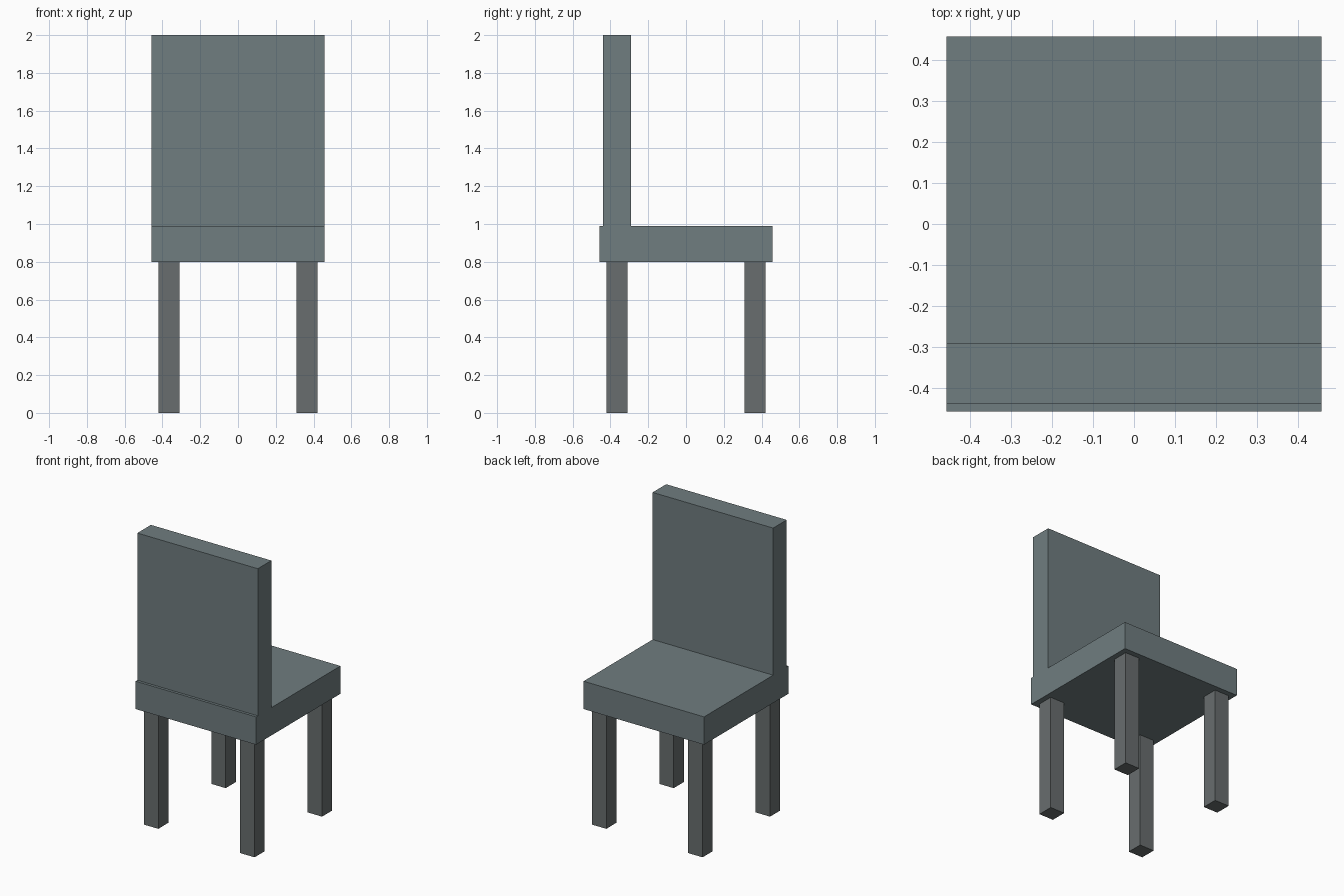
import bpy, bmesh

if "Cube" in bpy.data.objects:
    bpy.data.objects.remove(bpy.data.objects["Cube"])


def material(name, rgb):
    mat = bpy.data.materials.new(name)
    mat.diffuse_color = (*rgb, 1)
    mat.use_nodes = True
    mat.node_tree.nodes["Principled BSDF"].inputs["Base Color"].default_value = mat.diffuse_color
    return mat


def prism(name, profile, x0, x1, mat):
    """Extrude a (y, z) profile from x0 to x1."""
    bm = bmesh.new()
    face = bm.faces.new([bm.verts.new((x0, y, z)) for y, z in profile])
    ext = bmesh.ops.extrude_face_region(bm, geom=[face])
    verts = [g for g in ext["geom"] if isinstance(g, bmesh.types.BMVert)]
    bmesh.ops.translate(bm, verts=verts, vec=(x1 - x0, 0, 0))
    bmesh.ops.recalc_face_normals(bm, faces=bm.faces)
    mesh = bpy.data.meshes.new(name)
    bm.to_mesh(mesh)
    bm.free()
    mesh.materials.append(mat)
    obj = bpy.data.objects.new(name, mesh)
    bpy.context.collection.objects.link(obj)
    return obj


seat_mat = material("seat_grey", (0.16, 0.205, 0.215))
leg_mat = material("leg_grey", (0.138, 0.154, 0.156))

HALF, SEAT_LOW, SEAT_TOP = 0.458, 0.798, 0.989

# Seat and backrest in one piece, from an L-shaped side profile
prism("seat_and_backrest", [
    (-HALF, SEAT_LOW), (HALF, SEAT_LOW), (HALF, SEAT_TOP),
    (-0.292, SEAT_TOP), (-0.292, 2.0), (-0.439, 2.0),
    (-0.439, SEAT_TOP), (-HALF, SEAT_TOP),
], -HALF, HALF, seat_mat)

# Four square legs
LEG, W = 0.366, 0.055
for y, end in ((-LEG, "front"), (LEG, "back")):
    for x, side in ((-LEG, "left"), (LEG, "right")):
        prism(f"{end}_{side}_leg", [
            (y - W, 0), (y + W, 0), (y + W, SEAT_LOW), (y - W, SEAT_LOW),
        ], x - W, x + W, leg_mat)
